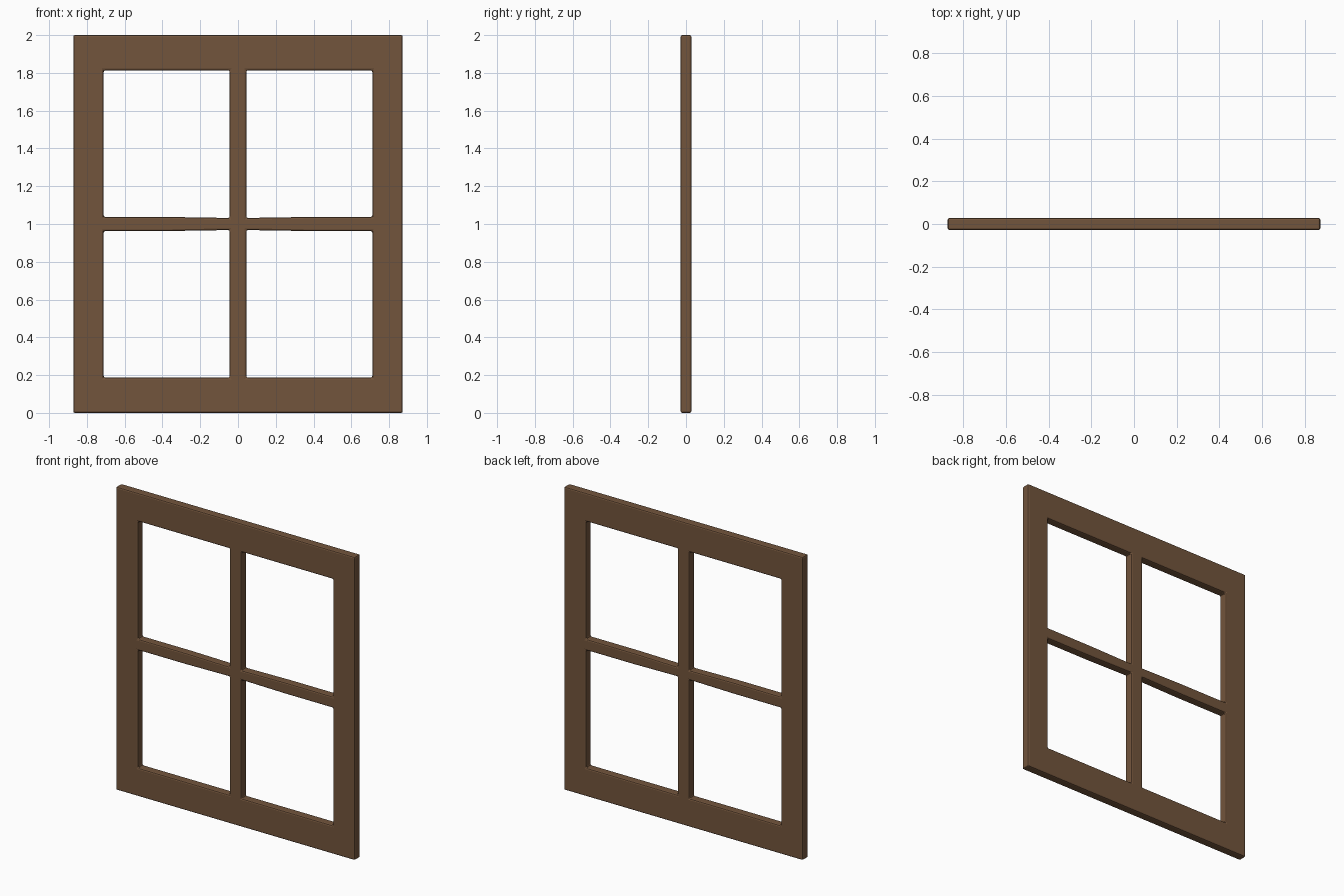
import bpy, bmesh

if "Cube" in bpy.data.objects:
    bpy.data.objects.remove(bpy.data.objects["Cube"])

W, T = 0.872, 0.057           # half width, thickness
OX, IX, KX = 0.711, 0.044, 0.36   # opening outer / inner x, kink in the crossbar
ZB, ZT, H = 0.187, 1.813, 2.0

xs = [-W, -OX, -KX, -IX, IX, KX, OX, W]
rows = 6


def z_at(row, x):
    # the crossbar thins slightly toward the middle
    half = 0.032 if abs(x) <= IX else 0.037
    return [0, ZB, 1 - half, 1 + half, ZT, H][row]


# flat lattice of faces with four openings, pushed out to full thickness
bm = bmesh.new()
grid = [[bm.verts.new((x, -T / 2, z_at(r, x))) for x in xs] for r in range(rows)]
for r in range(rows - 1):
    for c in range(len(xs) - 1):
        if r in (1, 3) and c in (1, 2, 4, 5):
            continue
        bm.faces.new((grid[r][c], grid[r][c + 1], grid[r + 1][c + 1], grid[r + 1][c]))
res = bmesh.ops.extrude_face_region(bm, geom=bm.faces[:])
for v in res["geom"]:
    if isinstance(v, bmesh.types.BMVert):
        v.co.y = T / 2
bmesh.ops.recalc_face_normals(bm, faces=bm.faces[:])

mesh = bpy.data.meshes.new("window_frame")
bm.to_mesh(mesh)
bm.free()
frame = bpy.data.objects.new("window_frame", mesh)
bpy.context.collection.objects.link(frame)

# softened edges and opening corners
bev = frame.modifiers.new("edge_bevel", 'BEVEL')
bev.width = 0.009
bev.segments = 2
bev.limit_method = 'ANGLE'

wood = bpy.data.materials.new("brown_wood")
wood.diffuse_color = (0.17, 0.09, 0.045, 1)
wood.use_nodes = True
wood.node_tree.nodes["Principled BSDF"].inputs["Base Color"].default_value = wood.diffuse_color
mesh.materials.append(wood)
